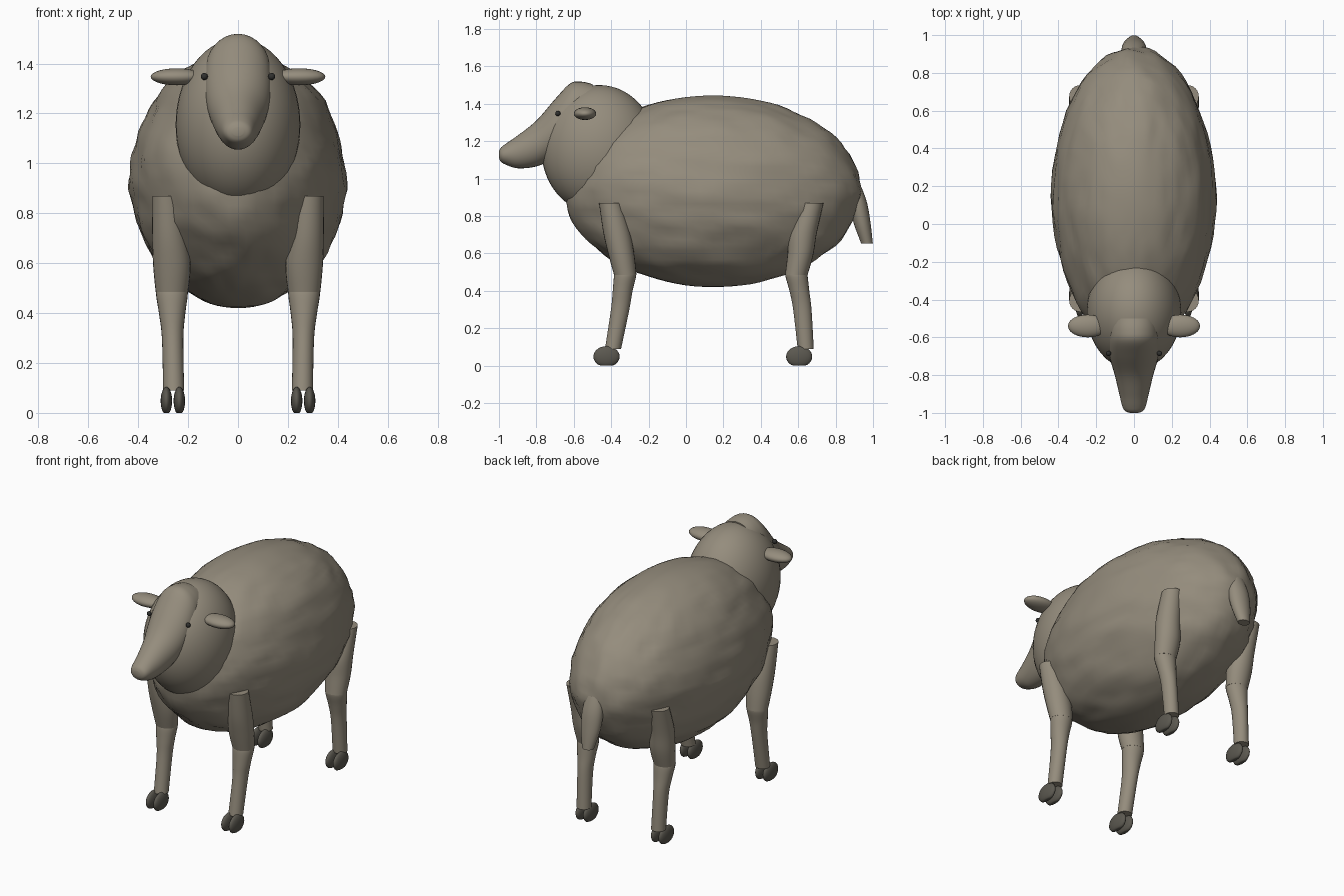
import bpy, bmesh, math
from mathutils import Vector, noise

cube = bpy.data.objects.get("Cube")
if cube:
    bpy.data.objects.remove(cube, do_unlink=True)


def material(name, rgb):
    mat = bpy.data.materials.new(name)
    mat.use_nodes = True
    mat.diffuse_color = (*rgb, 1)
    mat.node_tree.nodes["Principled BSDF"].inputs["Base Color"].default_value = (*rgb, 1)
    return mat


WOOL = material("warm_grey_wool", (0.30, 0.265, 0.205))
HOOF = material("dark_grey_hoof", (0.105, 0.098, 0.08))
EYE = material("near_black_eye", (0.03, 0.03, 0.028))


def finish(name, bm, mat):
    bmesh.ops.recalc_face_normals(bm, faces=bm.faces[:])
    mesh = bpy.data.meshes.new(name)
    bm.to_mesh(mesh)
    bm.free()
    mesh.materials.append(mat)
    obj = bpy.data.objects.new(name, mesh)
    bpy.context.collection.objects.link(obj)
    bpy.ops.object.select_all(action='DESELECT')
    obj.select_set(True)
    bpy.context.view_layer.objects.active = obj
    bpy.ops.object.shade_smooth_by_angle(angle=math.radians(50))
    return obj


def ellipsoid(name, center, radii, mat, segs=24, rings=14, shape=None):
    bm = bmesh.new()
    bmesh.ops.create_uvsphere(bm, u_segments=segs, v_segments=rings, radius=1)
    for v in bm.verts:
        p = Vector([c + r * u for c, r, u in zip(center, radii, v.co)])
        v.co = shape(p, v.co.copy()) if shape else p
    return finish(name, bm, mat)


def catmull(a, b, c, d, t):
    return [0.5 * (2 * q + (r - p) * t + (2 * p - 5 * q + 4 * r - s) * t * t
                   + (3 * q - p - 3 * r + s) * t ** 3)
            for p, q, r, s in zip(a, b, c, d)]


def loft(name, rings, mat, upright=False, sides=24, steps=5):
    """Skin smooth sections (x, y, z, half width, half depth); upright sections face y."""
    n = len(rings)
    path = []
    for i in range(n - 1):
        quad = [rings[min(max(i + k, 0), n - 1)] for k in (-1, 0, 1, 2)]
        path += [catmull(*quad, j / steps) for j in range(steps)]
    path.append(rings[-1])
    bm = bmesh.new()
    loops = []
    for x, y, z, w, d in path:
        loop = []
        for k in range(sides):
            a = math.tau * k / sides
            u, v = w * math.cos(a), d * math.sin(a)
            loop.append(bm.verts.new((x + u, y, z + v) if upright else (x + u, y + v, z)))
        loops.append(loop)
    for a, b in zip(loops, loops[1:]):
        for k in range(sides):
            m = (k + 1) % sides
            bm.faces.new((a[k], a[m], b[m], b[k]))
    bm.faces.new(loops[0])
    bm.faces.new(loops[-1])
    return finish(name, bm, mat)


# Fleece body with gentle lengthwise folds
def fleece(p, unit):
    broad = noise.noise(Vector((p.x * 5, p.y * 2.5, p.z * 7)))
    fine = noise.noise(Vector((p.x * 16, p.y * 7, p.z * 16)) + Vector((9, 4, 2)))
    calm = 1 - unit.z ** 8
    return p + unit * (0.013 * broad + 0.010 * fine) * calm


ellipsoid("fleece_body", (0, 0.145, 0.932), (0.43, 0.787, 0.512), WOOL, 72, 48, fleece)

# Neck and chest
ellipsoid("neck", (0, -0.465, 1.155), (0.25, 0.308, 0.345), WOOL, 40, 28)

# Head tapering into the muzzle
head = []
for y, top, bottom, half in ((-0.50, 1.505, 1.30, 0.115), (-0.56, 1.518, 1.24, 0.128),
                             (-0.62, 1.508, 1.18, 0.134), (-0.70, 1.425, 1.11, 0.130),
                             (-0.80, 1.31, 1.065, 0.102), (-0.90, 1.23, 1.055, 0.078),
                             (-0.965, 1.185, 1.075, 0.062), (-0.99, 1.165, 1.09, 0.047),
                             (-1.0, 1.145, 1.11, 0.022)):
    head.append((0, y, (top + bottom) / 2, half, (top - bottom) / 2))
loft("head", head, WOOL, upright=True, sides=32)

# Tail
loft("tail", [(0, 0.895, 1.01, 0.022, 0.012), (0, 0.905, 0.96, 0.045, 0.03),
              (0, 0.92, 0.87, 0.065, 0.048), (0, 0.942, 0.76, 0.060, 0.045),
              (0, 0.968, 0.652, 0.036, 0.031)], WOOL)


def leg(name, s, top_y, knee_y, shin_y, foot_y, hoof_y):
    mid_y = (top_y + knee_y) / 2
    loft(name + "_upper", [(s * 0.285, top_y, 0.87, 0.058, 0.060),
                           (s * 0.274, mid_y - 0.005, 0.71, 0.070, 0.072),
                           (s * 0.265, (mid_y + knee_y) / 2, 0.59, 0.075, 0.069),
                           (s * 0.265, knee_y, 0.485, 0.065, 0.060)], WOOL)
    loft(name + "_lower", [(s * 0.265, knee_y, 0.52, 0.050, 0.046),
                           (s * 0.265, knee_y, 0.485, 0.064, 0.059),
                           (s * 0.264, (knee_y + shin_y) / 2, 0.40, 0.053, 0.053),
                           (s * 0.262, shin_y, 0.30, 0.043, 0.049),
                           (s * 0.258, foot_y, 0.09, 0.042, 0.043)], WOOL)
    # Cloven hoof, flat on the ground
    for part, x in (("inner", 0.235), ("outer", 0.287)):
        ellipsoid(f"{name}_{part}_hoof", (s * x, hoof_y, 0.048), (0.023, 0.07, 0.056), HOOF,
                  shape=lambda p, u: Vector((p.x, p.y, max(p.z, 0))))


# Paired parts
for side, s in (("left", 1), ("right", -1)):
    leg(f"front_{side}_leg", s, -0.405, -0.325, -0.352, -0.390, -0.425)
    leg(f"hind_{side}_leg", s, 0.675, 0.590, 0.622, 0.640, 0.605)
    ellipsoid(f"{side}_ear", (s * 0.245, -0.54, 1.347), (0.105, 0.060, 0.034), WOOL)
    ellipsoid(f"{side}_eye", (s * 0.135, -0.685, 1.348), (0.014, 0.014, 0.014), EYE, 16, 10)
